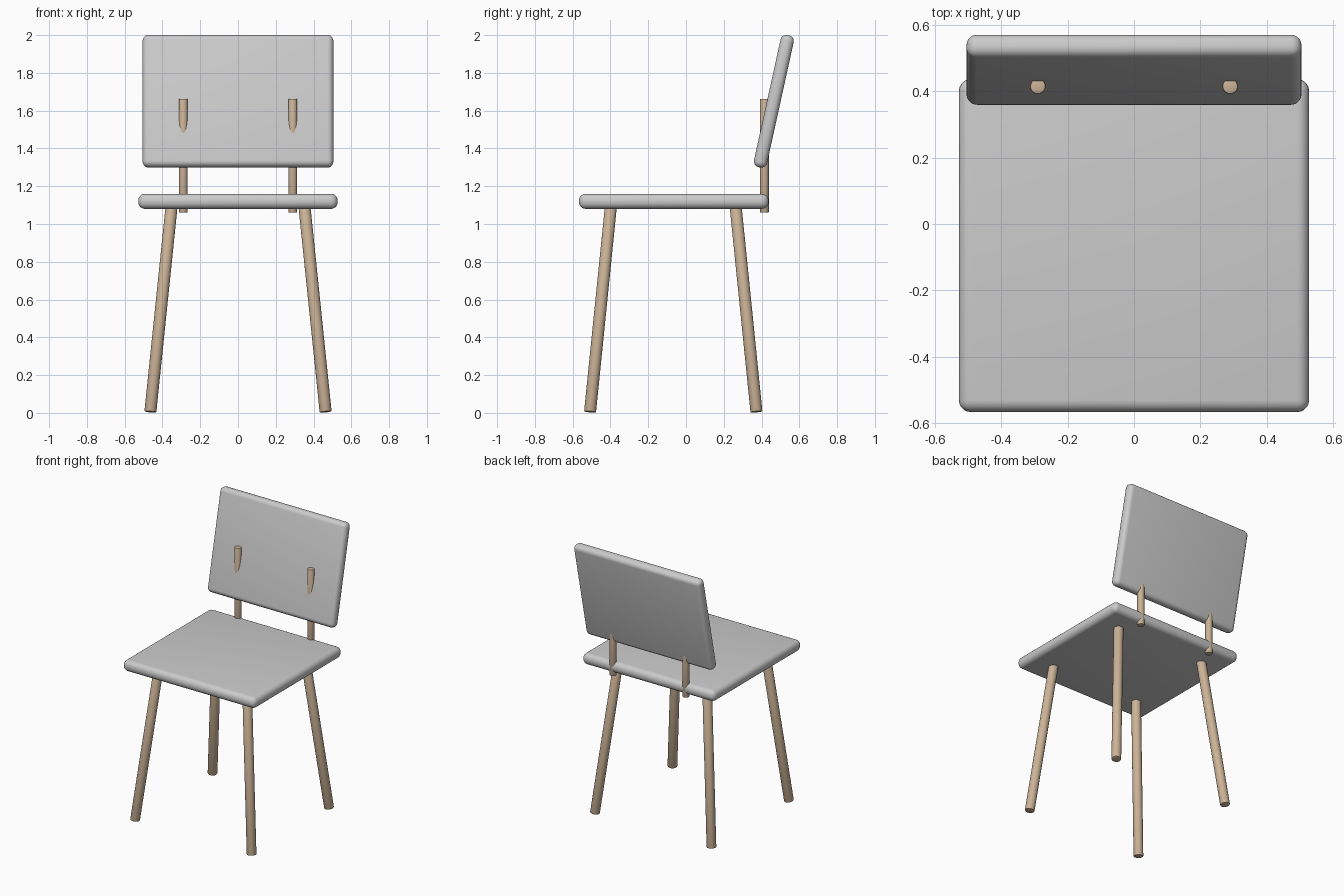
import bpy, bmesh, math
from mathutils import Vector, Matrix

if "Cube" in bpy.data.objects:
    bpy.data.objects.remove(bpy.data.objects["Cube"])

wood = bpy.data.materials.new("wood")
wood.diffuse_color = (0.60, 0.45, 0.31, 1)
wood.use_nodes = True
wood.node_tree.nodes["Principled BSDF"].inputs["Base Color"].default_value = wood.diffuse_color


def finish(name, bm, matrix, mat=None):
    bm.transform(matrix)
    mesh = bpy.data.meshes.new(name)
    bm.to_mesh(mesh)
    bm.free()
    ob = bpy.data.objects.new(name, mesh)
    bpy.context.collection.objects.link(ob)
    if mat:
        mesh.materials.append(mat)
    bpy.ops.object.select_all(action='DESELECT')
    bpy.context.view_layer.objects.active = ob
    ob.select_set(True)
    bpy.ops.object.shade_smooth_by_angle(angle=math.radians(35))
    return ob


def cushion(name, size, matrix, radius):
    bm = bmesh.new()
    bmesh.ops.create_cube(bm, size=1, matrix=Matrix.Diagonal((*size, 1)))
    bmesh.ops.bevel(bm, geom=bm.edges[:], offset=radius, segments=5,
                    profile=0.5, affect='EDGES')
    return finish(name, bm, matrix)


def rod(name, a, b, radius, bevel):
    a, b = Vector(a), Vector(b)
    bm = bmesh.new()
    bmesh.ops.create_cone(bm, cap_ends=True, segments=20, radius1=radius,
                          radius2=radius, depth=(b - a).length)
    rims = [e for e in bm.edges if any(len(f.verts) > 4 for f in e.link_faces)]
    bmesh.ops.bevel(bm, geom=rims, offset=bevel, segments=2,
                    profile=0.5, affect='EDGES')
    rot = (b - a).to_track_quat('Z', 'Y').to_matrix().to_4x4()
    return finish(name, bm, Matrix.Translation((a + b) / 2) @ rot, wood)


# Seat slab and reclined backrest
cushion("seat", (1.056, 1.004, 0.08), Matrix.Translation((0, -0.065, 1.12)), 0.036)
cushion("backrest", (1.01, 0.071, 0.716),
        Matrix.Translation((0, 0.465, 1.65)) @ Matrix.Rotation(math.radians(-12.4), 4, 'X'),
        0.031)

# Splayed legs and upright backrest posts, mirrored left and right
for side, s in (("left", -1), ("right", 1)):
    rod(f"front_leg_{side}", (s * 0.464, -0.508, 0.005), (s * 0.351, -0.397, 1.10), 0.032, 0.005)
    rod(f"back_leg_{side}", (s * 0.464, 0.373, 0.005), (s * 0.351, 0.262, 1.10), 0.032, 0.005)
    rod(f"back_post_{side}", (s * 0.29, 0.415, 1.06), (s * 0.29, 0.415, 1.663), 0.0235, 0.005)
